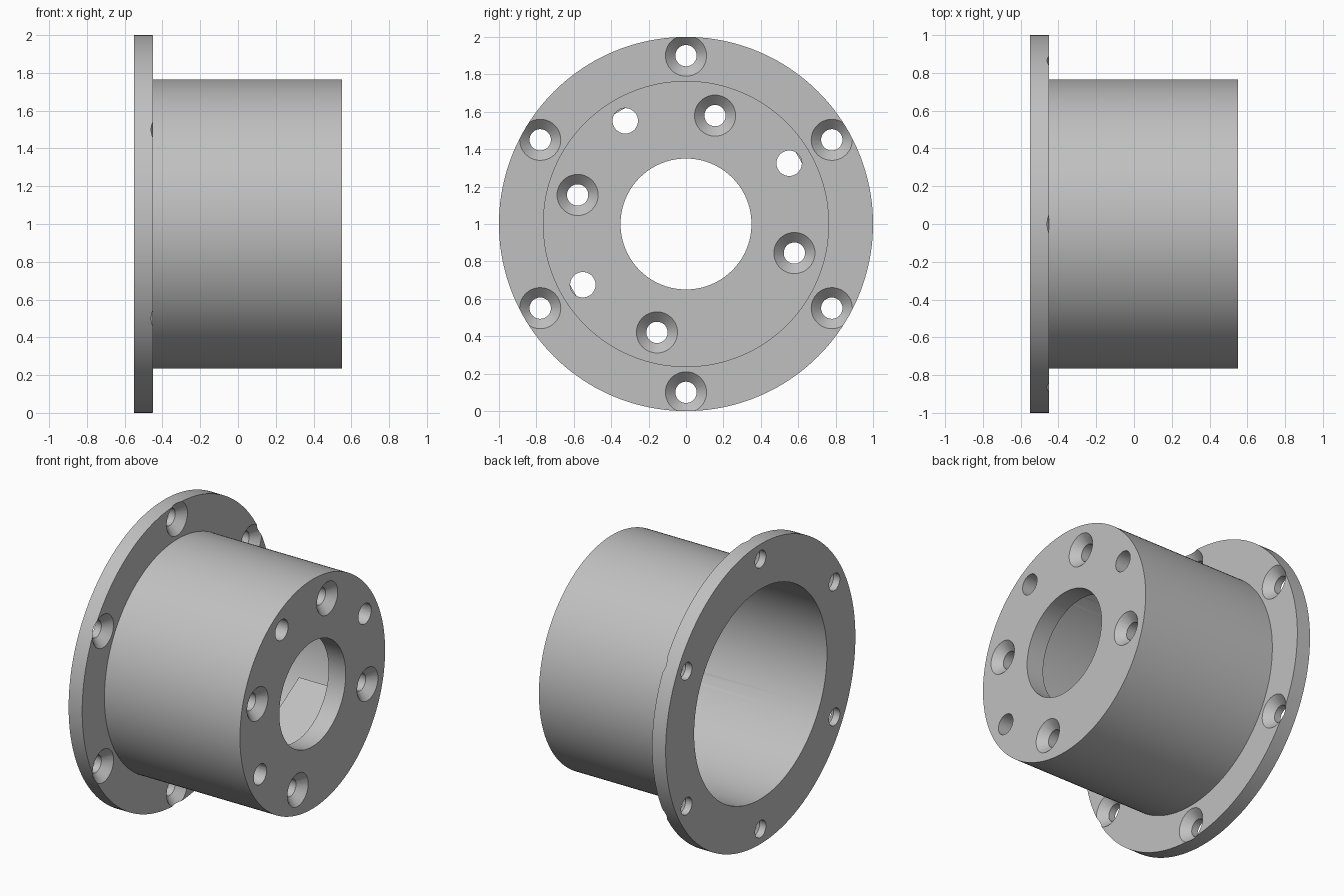
import bpy, bmesh
from math import radians, cos, sin, pi
from mathutils import Matrix, Vector

cube = bpy.data.objects.get("Cube")
if cube:
    bpy.data.objects.remove(cube, do_unlink=True)

CENTRE_Z = 1.0
BACK, FLANGE_FACE, CAP_INNER, CAP_FACE = -0.55, -0.45, 0.424, 0.55

metal = bpy.data.materials.new("light grey metal")
metal.use_nodes = True
grey = (0.53, 0.53, 0.53, 1)
metal.diffuse_color = grey
metal.node_tree.nodes["Principled BSDF"].inputs["Base Color"].default_value = grey


def revolve(bm, profile, steps, y=0.0, z=0.0, closed=True):
    """Spin (x, radius) points about an axis parallel to x."""
    verts = [bm.verts.new((x, y, z + r)) for x, r in profile]
    pairs = list(zip(verts, verts[1:]))
    if closed:
        pairs.append((verts[-1], verts[0]))
    edges = [bm.edges.new(p) for p in pairs]
    bmesh.ops.spin(bm, geom=verts + edges, cent=(0, y, z), axis=(1, 0, 0),
                   angle=2 * pi, steps=steps, use_merge=True)


def finish(bm, name):
    bmesh.ops.remove_doubles(bm, verts=bm.verts, dist=1e-5)
    bmesh.ops.recalc_face_normals(bm, faces=bm.faces)
    mesh = bpy.data.meshes.new(name)
    bm.to_mesh(mesh)
    bm.free()
    obj = bpy.data.objects.new(name, mesh)
    obj.location.z = CENTRE_Z
    mesh.materials.append(metal)
    bpy.context.collection.objects.link(obj)
    return obj


# Flange, barrel and bored end cap as one turned solid
bm = bmesh.new()
revolve(bm, [(BACK, 1.0), (FLANGE_FACE, 1.0), (FLANGE_FACE, 0.765), (CAP_FACE, 0.765),
             (CAP_FACE, 0.35), (CAP_INNER, 0.35), (CAP_INNER, 0.70), (BACK, 0.70)], 160)
housing = finish(bm, "flanged_housing")

# Cutters for the screw holes
bm = bmesh.new()


def hole_ring(count, start, ring, face, depth, radius, sink=0.0):
    """Ring of through holes, with 45 degree countersinks of radius sink."""
    over = 0.005
    profile = [(face - depth, 0), (face - depth, radius)]
    if sink:
        profile += [(face - (sink - radius), radius), (face + over, sink + over)]
    else:
        profile.append((face + over, radius))
    profile.append((face + over, 0))
    for i in range(count):
        a = radians(start) + 2 * pi * i / count
        revolve(bm, profile, 40, ring * cos(a), ring * sin(a), closed=False)


hole_ring(6, 90, 0.90, FLANGE_FACE, 0.15, 0.057, 0.11)
hole_ring(4, 75, 0.60, CAP_FACE, 0.18, 0.057, 0.11)
hole_ring(4, 30.5, 0.64, CAP_FACE, 0.18, 0.068)

# Cutter for the window low on the barrel wall
x0, x1 = 0.085, CAP_INNER
bmesh.ops.create_cube(bm, size=1, matrix=Matrix.Rotation(radians(31), 4, "X")
                      @ Matrix.Translation(Vector(((x0 + x1) / 2, 0, -0.7)))
                      @ Matrix.Diagonal((x1 - x0, 0.676, 0.5, 1)))
cutter = finish(bm, "hole_cutters")
cutter.hide_render = True

# Cut, then smooth the round walls
cut = housing.modifiers.new("holes", "BOOLEAN")
cut.operation = "DIFFERENCE"
cut.solver = "EXACT"
cut.object = cutter
bpy.ops.object.select_all(action="DESELECT")
bpy.context.view_layer.objects.active = housing
housing.select_set(True)
bpy.ops.object.modifier_apply(modifier=cut.name)
bpy.data.objects.remove(cutter, do_unlink=True)
bpy.ops.object.shade_smooth_by_angle(angle=radians(30))
